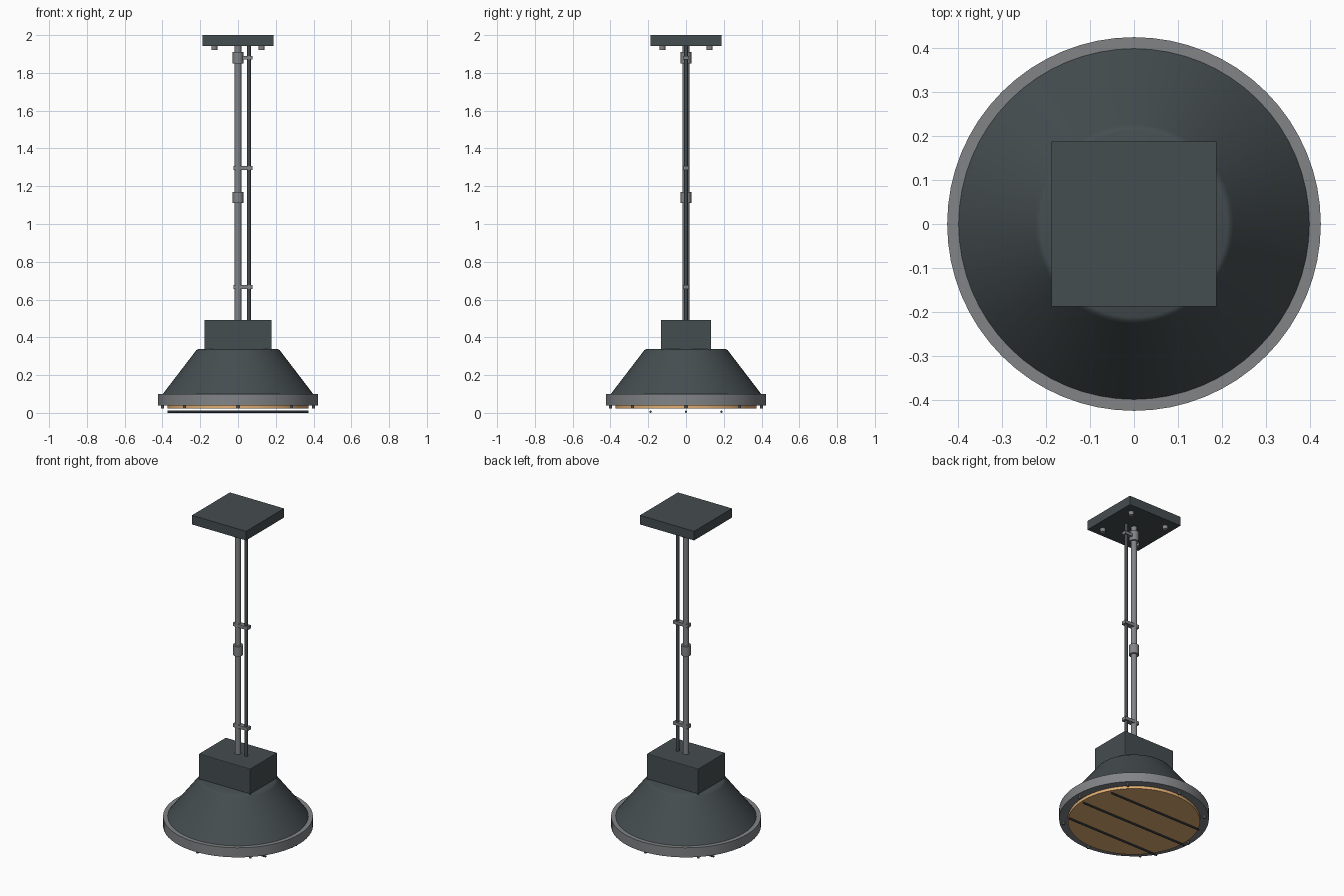
import bpy, math

if "Cube" in bpy.data.objects:
    bpy.data.objects.remove(bpy.data.objects["Cube"])


def material(name, rgb):
    m = bpy.data.materials.new(name)
    m.diffuse_color = (*rgb, 1)
    m.use_nodes = True
    m.node_tree.nodes["Principled BSDF"].inputs["Base Color"].default_value = m.diffuse_color
    return m


DARK = material("dark_slate", (0.06, 0.075, 0.08))
STEEL = material("steel", (0.22, 0.23, 0.24))
AMBER = material("amber_glass", (0.75, 0.42, 0.17))


def finish(name, mat, smooth=False):
    o = bpy.context.object
    o.name = name
    o.data.materials.append(mat)
    if smooth:
        bpy.ops.object.shade_smooth_by_angle(angle=math.radians(35))
    return o


def box(name, lo, hi, mat, bevel=0.0):
    bpy.ops.mesh.primitive_cube_add(size=1, location=[(a + b) / 2 for a, b in zip(lo, hi)])
    o = bpy.context.object
    o.scale = [b - a for a, b in zip(lo, hi)]
    bpy.ops.object.transform_apply(location=False, rotation=False, scale=True)
    if bevel:
        b = o.modifiers.new("edge", "BEVEL")
        b.width, b.segments = bevel, 2
    return finish(name, mat)


def rod(name, x, y, z0, z1, r, mat, sides=16):
    bpy.ops.mesh.primitive_cylinder_add(vertices=sides, radius=r, depth=z1 - z0,
                                        location=(x, y, (z0 + z1) / 2))
    return finish(name, mat, True)


def lathe(name, profile, mat, sides=64):
    """Revolve (radius, z) points around z; a closed loop makes a ring."""
    n = len(profile)
    verts = [(r * math.cos(2 * math.pi * i / sides), r * math.sin(2 * math.pi * i / sides), z)
             for i in range(sides) for r, z in profile]
    faces = [(i * n + j, (i + 1) % sides * n + j,
              (i + 1) % sides * n + (j + 1) % n, i * n + (j + 1) % n)
             for i in range(sides) for j in range(n)]
    me = bpy.data.meshes.new(name)
    me.from_pydata(verts, [], faces)
    o = bpy.data.objects.new(name, me)
    bpy.context.collection.objects.link(o)
    bpy.ops.object.select_all(action="DESELECT")
    bpy.context.view_layer.objects.active = o
    o.select_set(True)
    bpy.ops.object.mode_set(mode="EDIT")
    bpy.ops.mesh.select_all(action="SELECT")
    bpy.ops.mesh.normals_make_consistent(inside=False)
    bpy.ops.object.mode_set(mode="OBJECT")
    return finish(name, mat, True)


# Ceiling plate and its four bolts
box("ceiling_plate", (-.187, -.187, 1.943), (.187, .187, 2.0), DARK)
for x in (-.125, .125):
    for y in (-.125, .125):
        rod("plate_bolt", x, y, 1.92, 1.945, .016, STEEL, 12)

# Hanging pole, couplings and cable
rod("pole", 0, 0, .48, 1.945, .018, STEEL, 20)
rod("top_coupling", 0, 0, 1.85, 1.91, .028, STEEL, 20)
rod("middle_coupling", 0, 0, 1.11, 1.17, .029, STEEL, 20)
rod("cable", .058, 0, .48, 1.945, .01, DARK, 12)

# Clamps holding the cable to the pole
for z in (.667, 1.297):
    box("cable_clamp", (-.025, -.016, z - .01), (.077, .016, z + .01), STEEL)
box("top_cable_clamp", (0, -.015, 1.872), (.077, .015, 1.89), STEEL)

# Junction box and bell shade
box("junction_box", (-.178, -.133, .325), (.178, .133, .493), DARK, .004)
lathe("shade", [(.001, .337), (.212, .337), (.22, .333), (.226, .325),
                (.398, .1), (.398, .06), (.001, .06)], DARK)

# Rim ring, lens and rim bolts
lathe("rim_ring", [(.375, .04), (.424, .04), (.424, .1), (.375, .1)], STEEL)
rod("lens", 0, 0, .023, .07, .374, AMBER, 64)
for i in range(8):
    a = i * math.pi / 4
    rod("rim_bolt", .4 * math.cos(a), .4 * math.sin(a), .023, .042, .008, STEEL, 10)

# Guard bars across the lens
for y in (-.187, 0, .187):
    half = math.sqrt(.374 ** 2 - y ** 2)
    bpy.ops.mesh.primitive_cylinder_add(vertices=10, radius=.006, depth=2 * half,
                                        location=(0, y, .006), rotation=(0, math.pi / 2, 0))
    finish("guard_bar", DARK, True)
